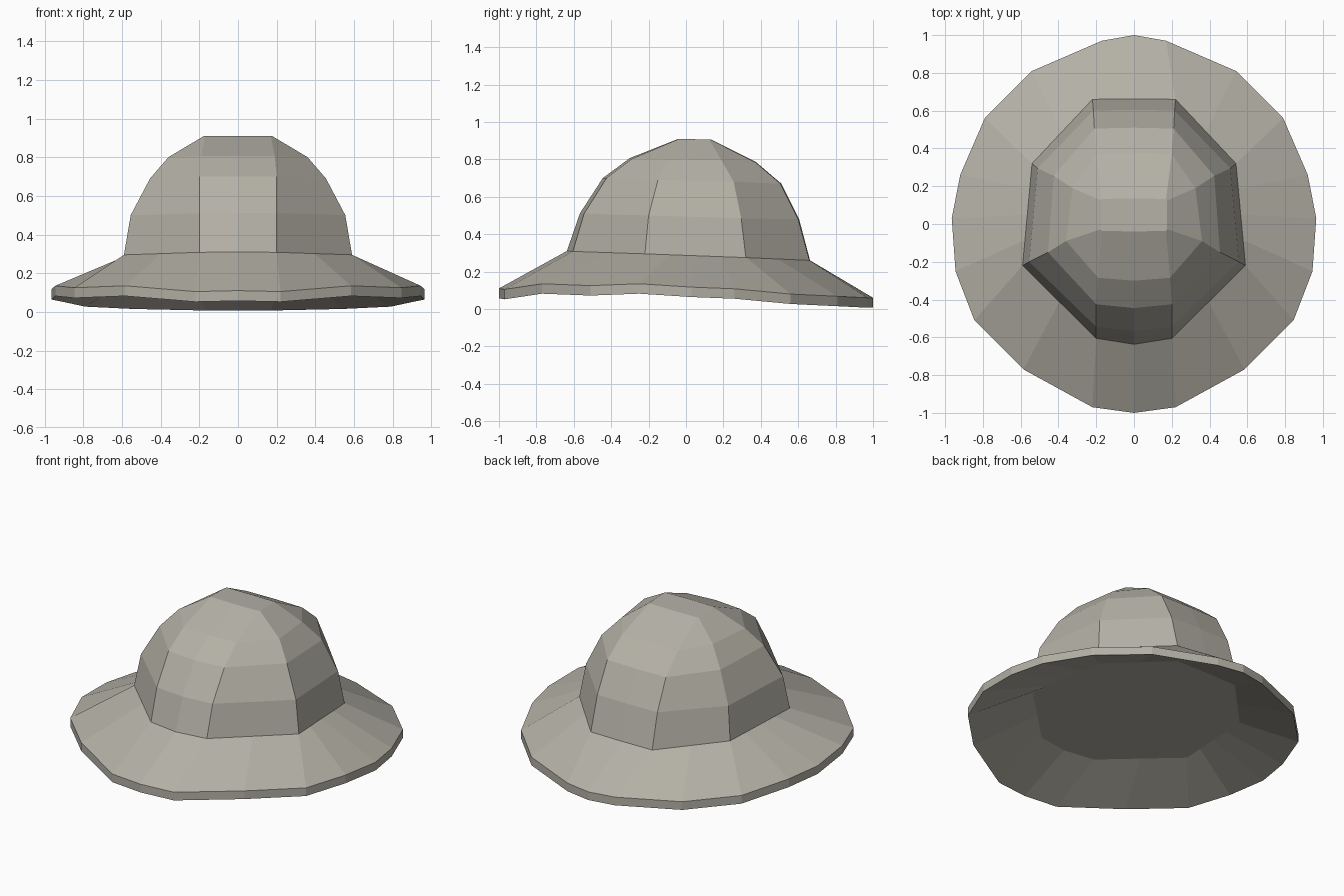
import bpy, bmesh

if "Cube" in bpy.data.objects:
    bpy.data.objects.remove(bpy.data.objects["Cube"])

felt = bpy.data.materials.new("felt")
felt.diffuse_color = (.455, .436, .38, 1)
felt.use_nodes = True
felt.node_tree.nodes["Principled BSDF"].inputs["Base Color"].default_value = felt.diffuse_color


def mirrored(half):
    """Close a right-hand half outline (back to front) into a full ring."""
    return half + [(-x, y, z) for x, y, z in half[-2:0:-1]]


def loft(name, halves, cap_first=False, cap_last=False):
    """Skin a stack of mirrored rings with flat faces."""
    bm = bmesh.new()
    rings = [[bm.verts.new(p) for p in mirrored(h)] for h in halves]
    n = len(rings[0])
    for a, b in zip(rings, rings[1:]):
        for i in range(n):
            j = (i + 1) % n
            bm.faces.new((a[i], a[j], b[j], b[i]))
    if cap_first:
        bm.faces.new(rings[0])
    if cap_last:
        bm.faces.new(rings[-1])
    bmesh.ops.recalc_face_normals(bm, faces=bm.faces)
    me = bpy.data.meshes.new(name)
    bm.to_mesh(me)
    bm.free()
    me.materials.append(felt)
    ob = bpy.data.objects.new(name, me)
    bpy.context.collection.objects.link(ob)
    return ob


def mix(a, b, t):
    return tuple(p + (q - p) * t for p, q in zip(a, b))


def lowered(ring, d):
    return [(x, y, z - d) for x, y, z in ring]


# Crown: domed rings, each listed from back centre to front centre
base = [(0, .663, .26), (.22, .66, .26), (.54, .32, .275),
        (.59, -.22, .295), (.20, -.605, .308), (0, -.637, .31)]
crown = [
    base,
    [(0, .605, .48), (.215, .60, .48), (.51, .295, .485),
     (.555, -.20, .50), (.20, -.545, .51), (0, -.567, .512)],
    [(0, .51, .67), (.21, .505, .67), (.425, .255, .68),
     (.455, -.15, .69), (.20, -.425, .70), (0, -.445, .70)],
    [(0, .375, .785), (.20, .37, .785), (.325, .19, .795),
     (.36, -.09, .80), (.19, -.285, .805), (0, -.30, .807)],
    [(0, .135, .905), (.17, .133, .905), (.176, .125, .905),
     (.176, -.028, .91), (.17, -.036, .91), (0, -.04, .91)],
]
loft("crown", crown, cap_last=True)

# Brim: drooping sheet between the crown base and a 20-sided rim
rim = [(0, 1, .06), (.17, .97, .06), (.54, .81, .068), (.79, .56, .08),
       (.92, .26, .108), (.965, .03, .117), (.945, -.25, .135),
       (.845, -.51, .125), (.585, -.77, .135), (.22, -.97, .105),
       (0, -1, .11)]
b = base
inner = [b[0], b[1], mix(b[1], b[2], .5), b[2], mix(b[2], b[3], .25),
         mix(b[2], b[3], .5), mix(b[2], b[3], .75), b[3],
         mix(b[3], b[4], .5), b[4], b[5]]
# The underside is closed by a flat panel, thicker towards the crown
loft("brim", [lowered(inner, .105), lowered(rim, .053), rim, inner],
     cap_first=True)
